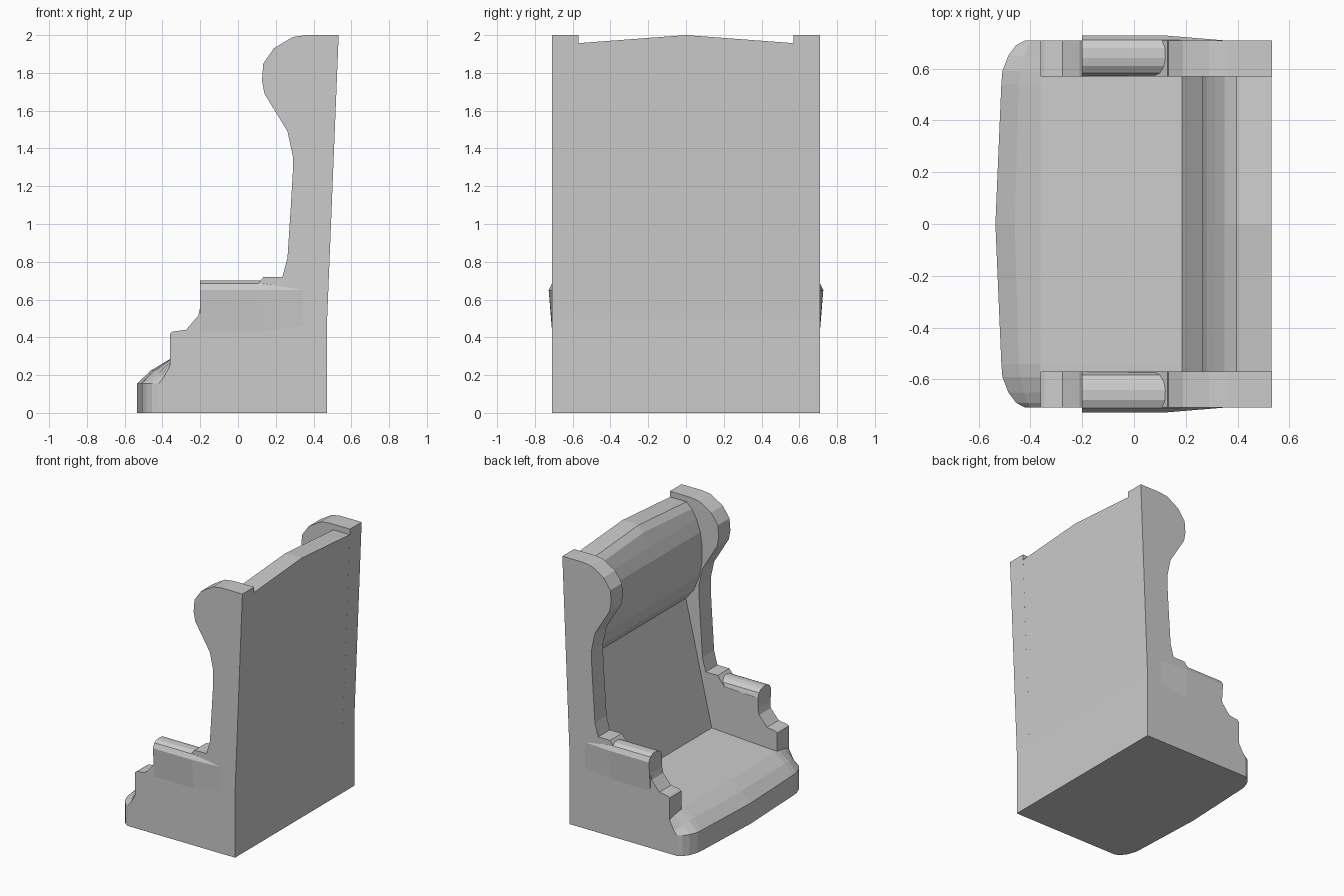
import bpy
import bmesh

grey = bpy.data.materials.new("plain grey")
grey.diffuse_color = (0.6, 0.6, 0.6, 1)


def loft(name, sections):
    """Skin a list of equal-length closed rings and cap both ends."""
    bm = bmesh.new()
    rings = [[bm.verts.new(p) for p in ring] for ring in sections]
    n = len(rings[0])
    for a, b in zip(rings, rings[1:]):
        for i in range(n):
            j = (i + 1) % n
            bm.faces.new((a[i], a[j], b[j], b[i]))
    bm.faces.new(rings[0])
    bm.faces.new(rings[-1])
    bmesh.ops.recalc_face_normals(bm, faces=bm.faces[:])
    mesh = bpy.data.meshes.new(name)
    bm.to_mesh(mesh)
    bm.free()
    mesh.materials.append(grey)
    obj = bpy.data.objects.new(name, mesh)
    bpy.context.collection.objects.link(obj)
    return obj


# Side panel outline (x, z): stepped front, arm ledge, scooped back and wing
panel = [(0.472, 0), (-0.36, 0), (-0.36, 0.42), (-0.345, 0.43), (-0.275, 0.44),
         (-0.21, 0.515), (-0.2, 0.56), (-0.2, 0.64), (0.08, 0.65), (0.135, 0.72),
         (0.235, 0.72), (0.262, 0.82), (0.28, 1.1), (0.29, 1.27), (0.29, 1.36),
         (0.262, 1.49), (0.195, 1.6), (0.14, 1.69), (0.127, 1.76), (0.134, 1.85),
         (0.19, 1.93), (0.29, 1.99), (0.36, 2.0), (0.533, 2.0), (0.472, 0.5)]

# Armrest cross-section (y, z): rounded top, outer side flared
arm = [(0.57, 0.5), (0.57, 0.64), (0.582, 0.675), (0.61, 0.695), (0.64, 0.702),
       (0.68, 0.7), (0.71, 0.685), (0.727, 0.65), (0.709, 0.43)]

for side, s in (("left", 1), ("right", -1)):
    loft(side + "_side_panel", [[(x, s * y, z) for x, z in panel] for y in (0.57, 0.709)])
    # the roll runs into the ledge ramp, its flare tapering off behind
    tail = [(min(max(y, 0.58), 0.706), min(z, 0.65)) for y, z in arm]
    rings = ((-0.2, arm), (0.125, arm), (0.38, tail))
    loft(side + "_armrest", [[(x, s * y, z) for y, z in sec] for x, sec in rings])

# Seat base: bowed front, rounded front corners, gently sloped cushion
stations = [(0.0, -0.535, -0.46, 0.225, 0.285),
            (0.54, -0.512, -0.445, 0.225, 0.283),
            (0.59, -0.508, -0.44, 0.22, 0.28),
            (0.65, -0.485, -0.425, 0.205, 0.27),
            (0.69, -0.455, -0.41, 0.19, 0.262),
            (0.709, -0.42, -0.395, 0.185, 0.25)]
full = [(-y, *r) for y, *r in stations[:0:-1]] + stations
seat = []
for y, front, mid, z_mid, z_top in full:
    inside = abs(y) < 0.6
    seat.append([(x, y, z) for x, z in (
        (0.46, 0), (front, 0), (front, 0.155), (mid, z_mid),
        (-0.36, z_top), (0.185, 0.312 if inside else 0.27),
        (0.46, 0.312 if inside else 0.27))])
loft("seat", seat)

# Backrest: sloped panel, rolled headrest and peaked top
backrest = [(0.472, 0), (0.185, 0), (0.185, 0.312), (0.40, 1.23), (0.335, 1.31),
            (0.285, 1.43), (0.265, 1.55), (0.264, 1.65), (0.28, 1.76),
            (0.312, 1.85), (0.35, 1.915), (0.395, 1.957), (0.531, 1.957), (0.472, 0.5)]


def peak(z, y):
    return z + (0.043 * (1 - abs(y) / 0.575) if z > 1.9 else 0)


loft("backrest", [[(x, y, peak(z, y)) for x, z in backrest] for y in (-0.575, 0, 0.575)])
